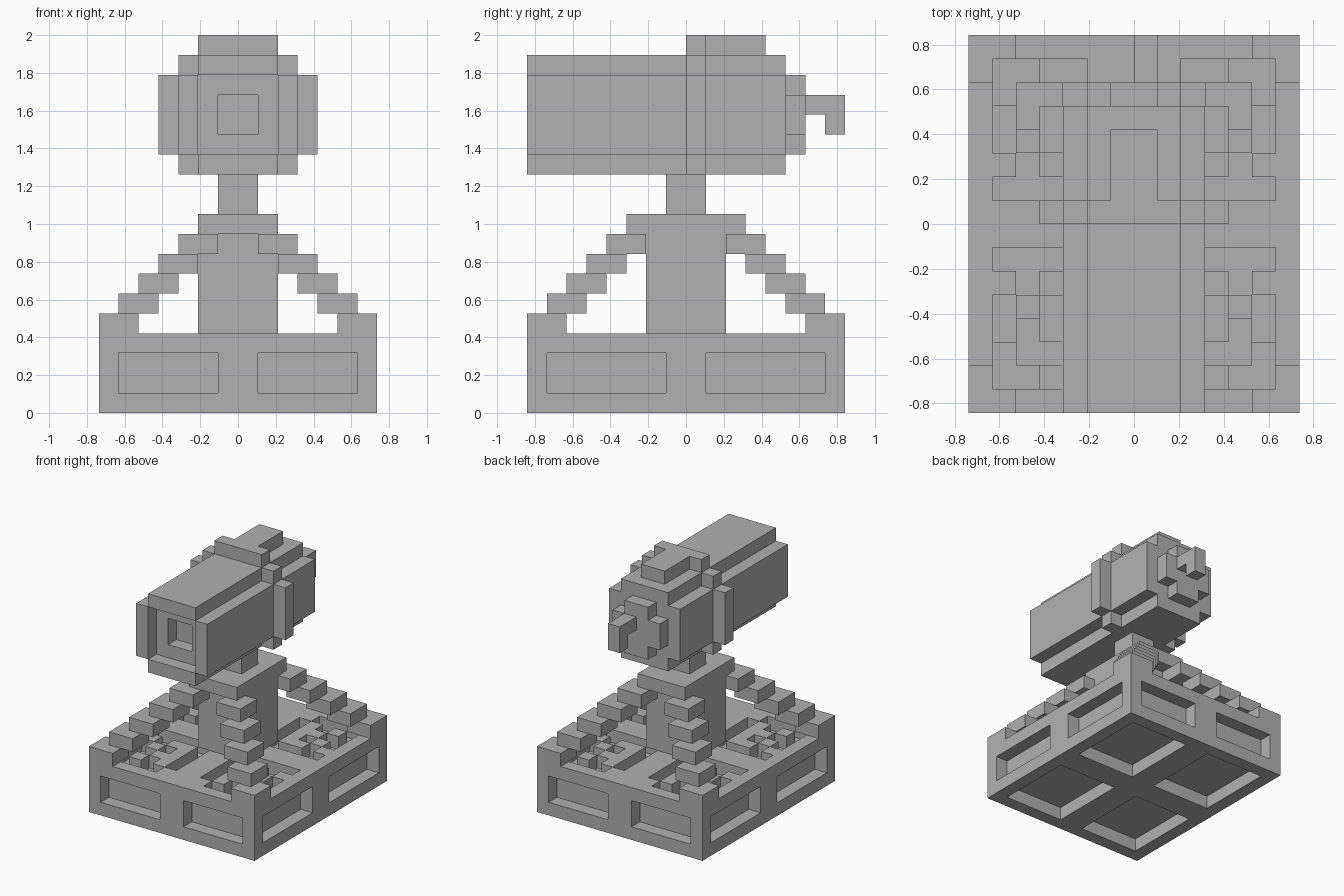
import bpy
import bmesh
from mathutils import Matrix, Vector

U = 2 / 19  # one building block

cube = bpy.data.objects.get("Cube")
if cube:
    bpy.data.objects.remove(cube, do_unlink=True)

grey = bpy.data.materials.new("stone_grey")
grey.use_nodes = True
colour = (0.44, 0.44, 0.44, 1)
grey.diffuse_color = colour
grey.node_tree.nodes["Principled BSDF"].inputs["Base Color"].default_value = colour


def mirrored(box, axes):
    """Return the box with its reflections across the given axes."""
    boxes = [box]
    for axis in axes:
        i = "xy".index(axis) * 2
        for b in list(boxes):
            c = list(b)
            c[i], c[i + 1] = -b[i + 1], -b[i]
            boxes.append(tuple(c))
    return boxes


def part(name, *groups):
    """Build one object from (axes, box, box...) groups; box = x0 x1 y0 y1 z0 z1."""
    bm = bmesh.new()
    for axes, *boxes in groups:
        for box in boxes:
            for b in mirrored(box, axes):
                lo, hi = Vector(b[0::2]) * U, Vector(b[1::2]) * U
                size = Matrix.Diagonal((*(hi - lo), 1))
                bmesh.ops.create_cube(bm, size=1, matrix=Matrix.Translation((lo + hi) / 2) @ size)
    mesh = bpy.data.meshes.new(name)
    bm.to_mesh(mesh)
    bm.free()
    mesh.materials.append(grey)
    obj = bpy.data.objects.new(name, mesh)
    bpy.context.collection.objects.link(obj)
    return obj


# Base: solid core wrapped in ribbed frames that leave sunken panels
part("base_core", ("", (-6, 6, -7, 7, 1, 3)))
for name, z in (("base_bottom_frame", 0), ("base_top_frame", 3)):
    part(name,
         ("x", (6, 7, -8, 8, z, z + 1)),
         ("y", (-6, 6, 7, 8, z, z + 1)),
         ("", (-1, 1, -7, 7, z, z + 1)),
         ("x", (1, 6, -1, 1, z, z + 1)))
part("base_posts",
     ("xy", (6, 7, 7, 8, 1, 3)),
     ("y", (-1, 1, 7, 8, 1, 3)),
     ("x", (6, 7, -1, 1, 1, 3)))

# Raised bars and loose blocks inside the top panels
part("panel_bars", ("xy", (2, 4, 2, 3, 3, 4), (5, 6, 2, 3, 3, 4),
                    (1, 2, 6, 7, 3, 4), (2, 3, 3, 6, 3, 4)))
part("panel_blocks", ("xy", (3, 4, 4, 5, 3, 4), (4, 5, 3, 4, 3, 4), (4, 5, 5, 6, 3, 4)))

# Four diagonal stairways climbing to the pillar
for k in range(5):
    part(f"stair_step_{k + 1}", ("xy", (5 - k, 7 - k, 6 - k, 8 - k, 4 + k, 5 + k)))

# Pillar, cap and neck
part("pillar", ("", (-2, 2, -2, 2, 4, 9)))
part("pillar_cap", ("", (-2, 2, -3, 3, 9, 10)))
part("neck", ("", (-1, 1, -1, 1, 10, 12)))

# Barrel with a stepped opening at the front
part("barrel", ("", (-2, 2, -6, 5, 12, 18)), ("x", (2, 3, -6, 5, 13, 17)))
part("barrel_lip",
     ("", (-2, 2, -8, -6, 12, 13), (-2, 2, -8, -6, 17, 18)),
     ("x", (2, 3, -8, -6, 13, 17)))
part("barrel_inner_frame",
     ("x", (1, 2, -7, -6, 13, 17)),
     ("", (-1, 1, -7, -6, 13, 14), (-1, 1, -7, -6, 16, 17)))

# Band around the barrel and the ridge on top
part("barrel_band",
     ("x", (3, 4, 0, 1, 13, 17), (2, 3, 0, 1, 12, 13), (2, 3, 0, 1, 17, 18)))
part("top_ridge", ("", (-2, 2, 0, 1, 18, 19), (-1, 1, 1, 4, 18, 19)))

# Back plate and crank handle
part("back_plate", ("", (-1, 1, 5, 6, 13, 17)), ("x", (1, 2, 5, 6, 14, 16)))
part("handle", ("", (0, 1, 6, 8, 15, 16), (0, 1, 7, 8, 14, 15)))
